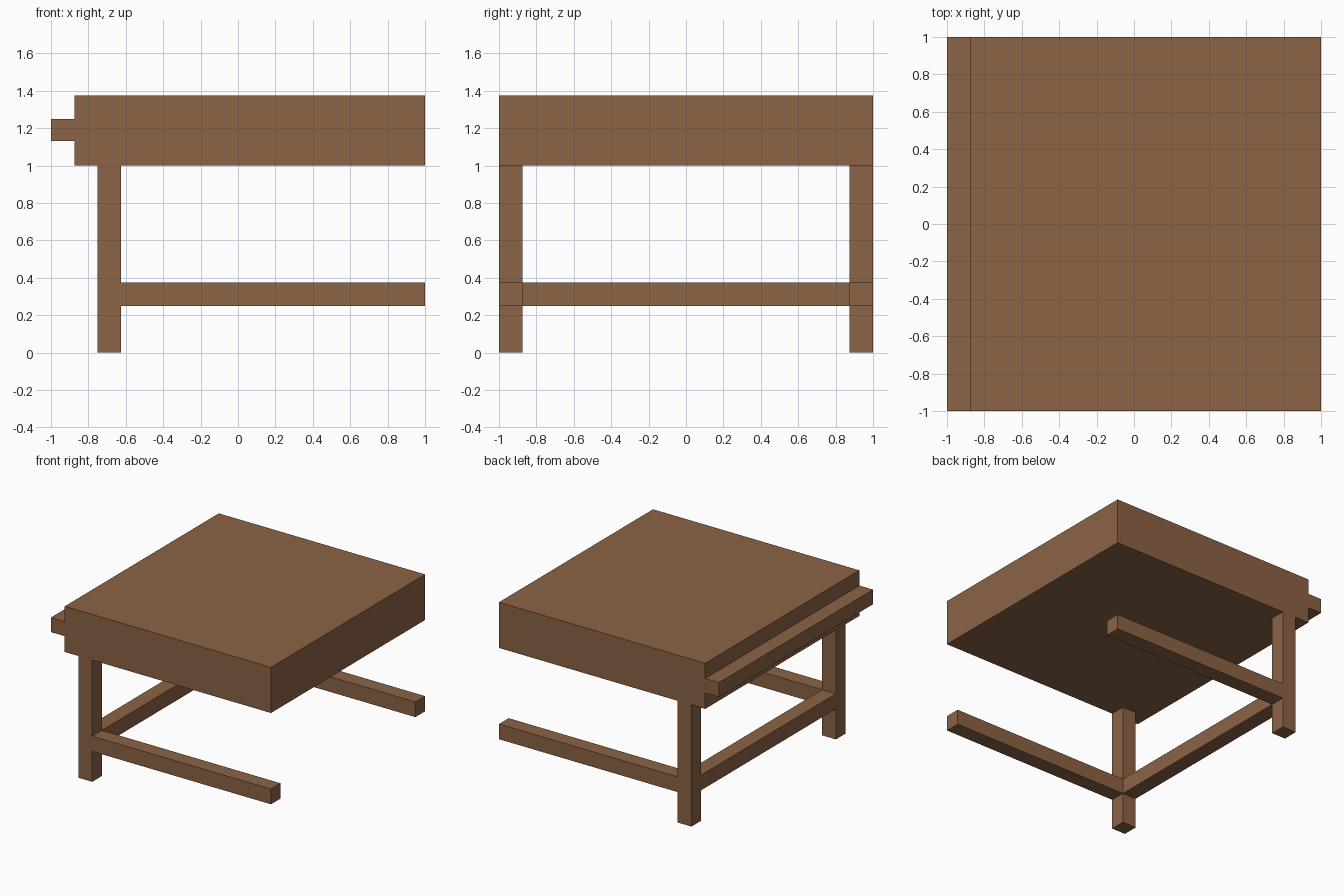
import bpy
import bmesh
from mathutils import Vector

cube = bpy.data.objects.get("Cube")
if cube:
    bpy.data.objects.remove(cube, do_unlink=True)

# Single brown wood colour
wood = bpy.data.materials.new("brown_wood")
wood.use_nodes = True
colour = (0.258, 0.125, 0.060, 1.0)
wood.diffuse_color = colour
bsdf = wood.node_tree.nodes["Principled BSDF"]
bsdf.inputs["Base Color"].default_value = colour
bsdf.inputs["Roughness"].default_value = 0.8


def box(name, low, high):
    """Axis-aligned box between two corners."""
    low, high = Vector(low), Vector(high)
    size, centre = high - low, (low + high) / 2
    bm = bmesh.new()
    bmesh.ops.create_cube(bm, size=1.0)
    bmesh.ops.scale(bm, vec=size, verts=bm.verts)
    mesh = bpy.data.meshes.new(name)
    bm.to_mesh(mesh)
    bm.free()
    mesh.materials.append(wood)
    obj = bpy.data.objects.new(name, mesh)
    obj.location = centre
    bpy.context.collection.objects.link(obj)
    return obj


T = 0.125           # timber thickness
LEG_X = -0.75       # outer face of the legs
RAIL_Z = 0.25       # underside of the rails

# Thick top with a tongue along its outer edge
box("table_top", (-0.875, -1, 1.0), (1, 1, 1.375))
box("edge_tongue", (-1, -1, 1.13), (-0.875, 1, 1.25))

# Leg and long rail on each side; the rails run to the open end
for side, y in (("front", -1), ("back", 1 - T)):
    box(side + "_leg", (LEG_X, y, 0), (LEG_X + T, y + T, 1.0))
    box(side + "_rail", (LEG_X + T, y, RAIL_Z), (1, y + T, RAIL_Z + T))

# Cross rail joining the legs
box("cross_rail", (LEG_X, -1 + T, RAIL_Z), (LEG_X + T, 1 - T, RAIL_Z + T))
